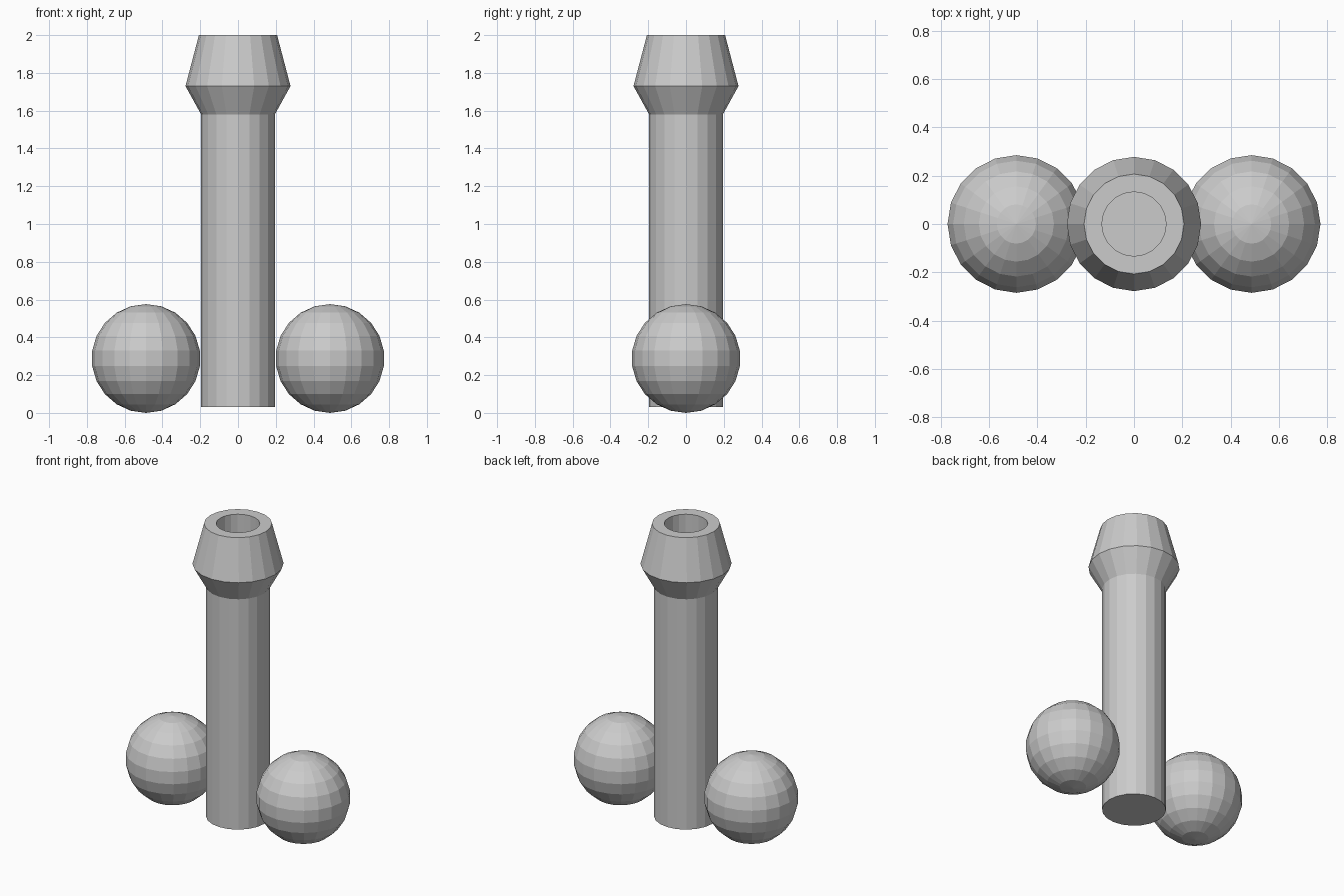
import bpy, bmesh
from math import pi, sin, cos

if "Cube" in bpy.data.objects:
    bpy.data.objects.remove(bpy.data.objects["Cube"])

SIDES = 20


def lathe(name, profile, cx=0, cy=0):
    """Revolve (radius, z) points; both ends are capped."""
    bm = bmesh.new()
    rings = [[bm.verts.new((cx + r * sin(2 * pi * i / SIDES), cy + r * cos(2 * pi * i / SIDES), z))
              for i in range(SIDES)] for r, z in profile]
    for a, b in zip(rings, rings[1:]):
        for i in range(SIDES):
            j = (i + 1) % SIDES
            bm.faces.new((a[i], a[j], b[j], b[i]))
    bm.faces.new(rings[0])
    bm.faces.new(rings[-1])
    bmesh.ops.recalc_face_normals(bm, faces=bm.faces[:])
    mesh = bpy.data.meshes.new(name)
    bm.to_mesh(mesh)
    bm.free()
    ob = bpy.data.objects.new(name, mesh)
    bpy.context.collection.objects.link(ob)
    return ob


# Column with flared collar and recessed top
lathe("column", [(0.195, 0.03), (0.195, 1.58), (0.278, 1.73), (0.207, 2.0),
                 (0.133, 2.0), (0.133, 1.73)])

# Side balls
for side, label in ((-1, "left"), (1, "right")):
    bpy.ops.mesh.primitive_uv_sphere_add(segments=SIDES, ring_count=11, radius=0.288,
                                         location=(side * 0.487, 0, 0.288))
    bpy.context.object.name = label + "_ball"
